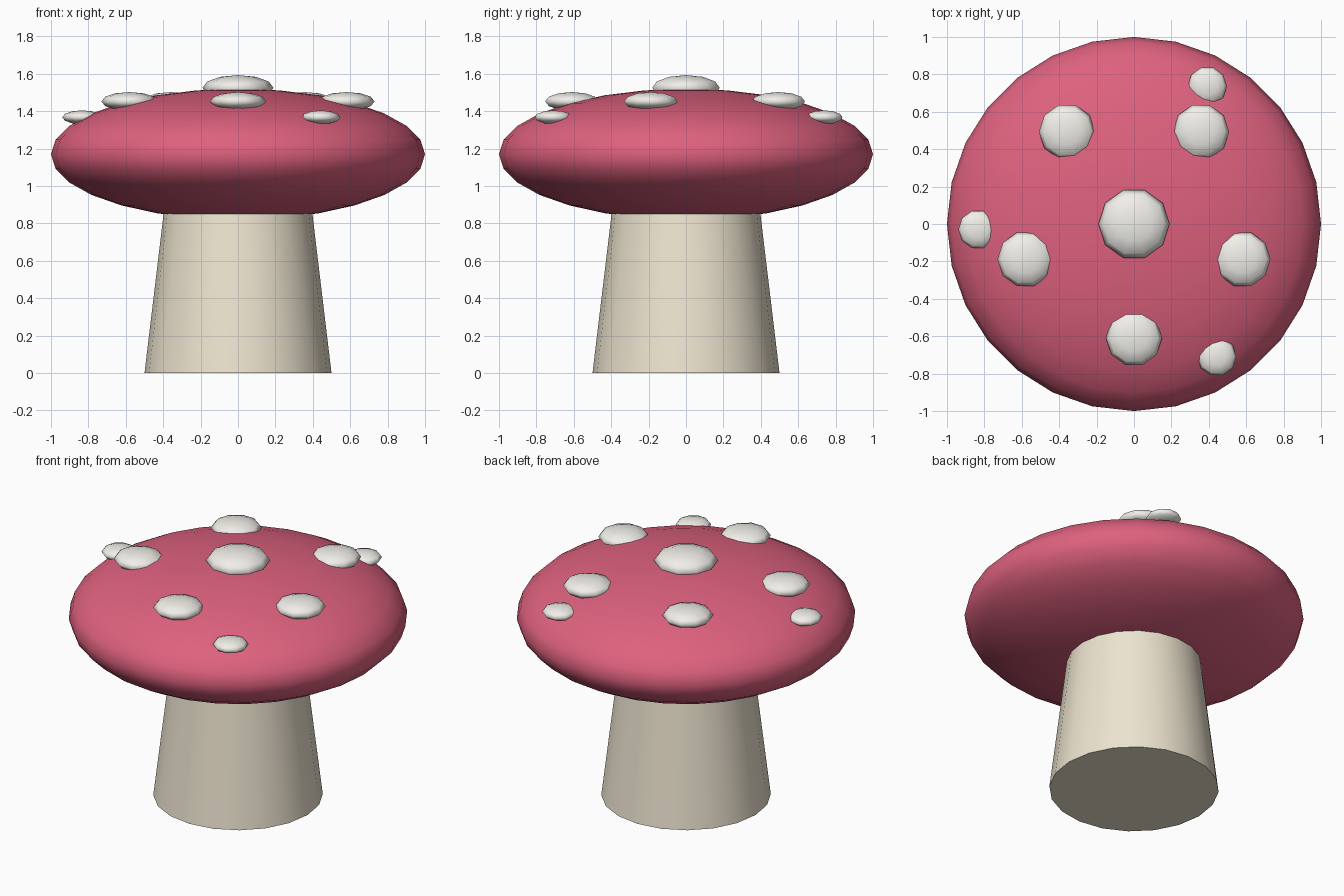
import bpy
from math import sin, cos, sqrt, radians, pi

if "Cube" in bpy.data.objects:
    bpy.data.objects.remove(bpy.data.objects["Cube"])

CAP_Z, CAP_H = 1.17, 0.35


def material(name, rgb):
    m = bpy.data.materials.new(name)
    m.diffuse_color = (*rgb, 1)
    m.use_nodes = True
    m.node_tree.nodes["Principled BSDF"].inputs["Base Color"].default_value = m.diffuse_color
    return m


def finish(name, mat):
    ob = bpy.context.object
    ob.name = name
    ob.data.materials.append(mat)
    bpy.ops.object.transform_apply(location=False, rotation=True, scale=True)
    return ob


def ellipsoid(name, loc, r, h, seg, rings, mat):
    bpy.ops.mesh.primitive_uv_sphere_add(segments=seg, ring_count=rings, radius=1,
                                         location=loc, rotation=(0, 0, pi / 2))
    bpy.context.object.scale = (r, r, h)
    ob = finish(name, mat)
    bpy.ops.object.shade_smooth()
    return ob


red = material("cap_red", (0.73, 0.12, 0.21))
cream = material("stem_cream", (0.85, 0.78, 0.63))
white = material("spot_white", (0.88, 0.86, 0.81))

# tapered stem, running up into the cap
bpy.ops.mesh.primitive_cone_add(vertices=20, radius1=0.5, radius2=0.38, depth=1.0,
                                location=(0, 0, 0.5))
finish("stem", cream)
bpy.ops.object.shade_smooth_by_angle(angle=radians(40))

# flattened cap
ellipsoid("cap", (0, 0, CAP_Z), 1.0, CAP_H, 28, 14, red)


# spots lie level, centred on the cap surface
def spot(name, dist, angle, r, h):
    a = radians(angle)
    z = CAP_Z + CAP_H * sqrt(1 - dist ** 2) + 0.005
    ellipsoid(name, (dist * cos(a), dist * sin(a), z), r, h, 10, 6, white)


spot("spot_top", 0, 0, 0.19, 0.068)
for i in range(5):
    spot(f"spot_middle_{i + 1}", 0.61, -90 + 72 * i, 0.15, 0.05)
for i in range(3):
    spot(f"spot_outer_{i + 1}", 0.835, 62 + 120 * i, 0.105, 0.037)
